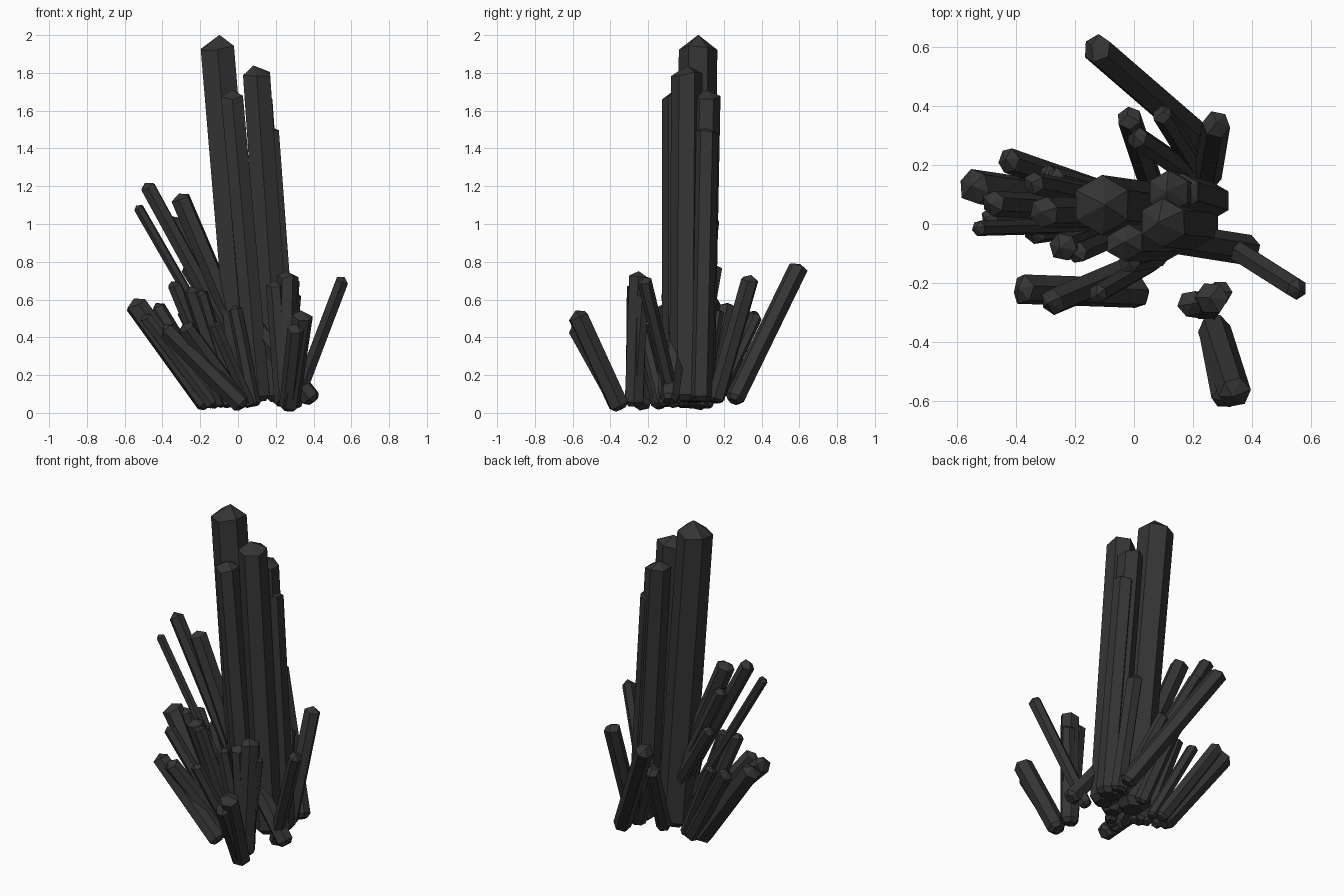
import bpy, bmesh, math, random
from mathutils import Vector

if "Cube" in bpy.data.objects:
    bpy.data.objects.remove(bpy.data.objects["Cube"])

random.seed(4)
mat = bpy.data.materials.new("dark_crystal")
mat.diffuse_color = (0.035, 0.035, 0.035, 1)
mat.use_nodes = True
mat.node_tree.nodes["Principled BSDF"].inputs["Base Color"].default_value = mat.diffuse_color


def crystal(name, base, tip, r, spin):
    """Six-sided shard: blunt tapered foot, long prism, faceted point."""
    axis = (tip - base).normalized()
    u = Vector((0, 1, 0)).cross(axis).normalized()
    v = axis.cross(u)
    length = (tip - base).length
    bm = bmesh.new()
    loops = []
    for h, rad in ((0, r * 0.6), (0.4 * r, r), (length - 0.6 * r, r)):
        loop = []
        for i in range(6):
            a = spin + i * math.pi / 3
            # uneven shoulder where the point begins
            dh = random.uniform(-0.2, 0.2) * r if len(loops) == 2 else 0
            loop.append(bm.verts.new(base + axis * (h + dh) + (u * math.cos(a) + v * math.sin(a)) * rad))
        loops.append(loop)
    apex = bm.verts.new(tip + u * random.uniform(-0.2, 0.2) * r)
    bm.faces.new(loops[0][::-1])
    for i in range(6):
        j = (i + 1) % 6
        for lo, hi in zip(loops, loops[1:]):
            bm.faces.new((lo[i], lo[j], hi[j], hi[i]))
        bm.faces.new((loops[2][i], loops[2][j], apex))
    me = bpy.data.meshes.new(name)
    bm.to_mesh(me)
    bm.free()
    me.materials.append(mat)
    bpy.context.collection.objects.link(bpy.data.objects.new(name, me))


def fan(name, foot, spread, r, tips, z=0.035):
    """Shards growing from one foot; later ones thinner, feet spread towards their tips."""
    for n, t in enumerate(tips):
        tip = Vector(t)
        base = Vector((foot[0] + spread * tip.x, foot[1] + spread * tip.y, z))
        spin = math.pi / 6 if name == "spire" else random.uniform(0, math.pi / 3)
        crystal(f"{name}_{n + 1}", base, tip, r * (n + 1) ** -0.3, spin)


# tall central columns
fan("spire", (0.14, -0.01), 0.8, 0.102, [
    (-0.115, 0.065, 2), (0.095, 0.005, 1.84), (0.115, 0.11, 1.71),
    (-0.035, -0.06, 1.71), (0.16, 0.11, 1.52)], 0.06)

# mid-height shards leaning left
fan("leaning_shard", (0.16, 0.03), 0.1, 0.053, [
    (-0.315, 0.04, 1.16), (-0.49, 0.07, 1.22), (-0.35, 0.14, 1.04),
    (-0.28, 0.16, 0.78)], 0.12)
fan("thin_shard", (0.03, 0), 0, 0.027, [(-0.535, -0.015, 1.1)], 0.12)

# low shards fanning to the left
fan("left_shard", (0.06, 0.02), 0.38, 0.06, [
    (-0.56, 0.13, 0.6), (-0.25, -0.08, 0.67), (-0.44, 0.22, 0.58),
    (-0.345, -0.03, 0.7), (-0.2, -0.1, 0.65), (-0.5, 0.02, 0.52), (-0.3, 0.17, 0.55)])

# low shards at the front left
fan("front_left_pillar", (0.03, -0.235), 0, 0.052, [(-0.4, -0.22, 0.46)])
fan("front_left_shard", (0.09, -0.08), 0.2, 0.047, [
    (-0.29, -0.27, 0.47), (-0.02, -0.13, 0.57), (-0.13, -0.24, 0.48)])

# upright and outward shards at the front right
fan("front_right_shard", (0.22, -0.25), 0.1, 0.056, [
    (0.265, -0.25, 0.75), (0.19, -0.27, 0.7), (0.295, -0.23, 0.64)])
fan("outward_shard", (0.2, -0.23), 0.2, 0.056, [(0.345, -0.585, 0.54), (0.31, -0.6, 0.47)], 0.02)

# shards on the right side
fan("right_shard", (0.3, -0.06), 0, 0.038, [(0.56, -0.225, 0.72)])
fan("crossing_shard", (0.4, -0.09), 0, 0.052, [(0.02, -0.03, 0.55)], 0.06)

# shards at the back
fan("back_pillar", (0.27, 0.25), 0, 0.052, [(-0.14, 0.605, 0.79)], 0.06)
fan("back_shard", (0.22, 0.12), 0.1, 0.048, [
    (0.28, 0.345, 0.73), (0, 0.3, 0.52), (0.09, 0.38, 0.53)], 0.06)
fan("back_low_shard", (0.06, 0.13), 0, 0.043, [(-0.02, 0.37, 0.54)], 0.06)
